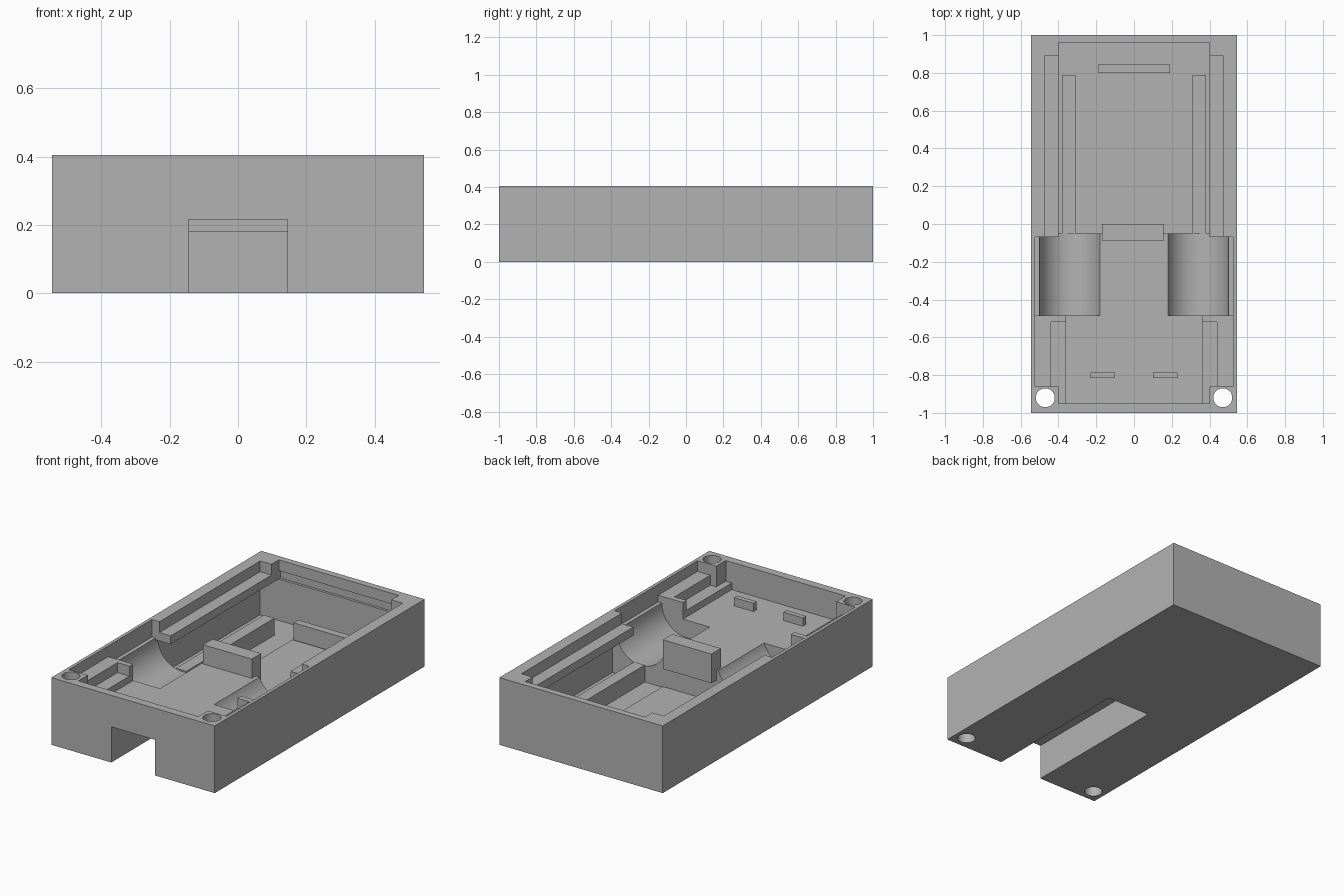
import bpy, bmesh, math
from mathutils import Matrix, Vector

old = bpy.data.objects.get("Cube")
if old:
    bpy.data.objects.remove(old, do_unlink=True)

grey = bpy.data.materials.new("plain grey")
grey.use_nodes = True
colour = (0.45, 0.45, 0.45, 1)
grey.diffuse_color = colour
grey.node_tree.nodes["Principled BSDF"].inputs["Base Color"].default_value = colour


def finish(name, bm):
    mesh = bpy.data.meshes.new(name)
    bm.to_mesh(mesh)
    bm.free()
    mesh.materials.append(grey)
    obj = bpy.data.objects.new(name, mesh)
    bpy.context.collection.objects.link(obj)
    return obj


def box(name, x, y, z):
    """Box from (low, high) pairs."""
    spans = (x, y, z)
    centre = Vector([(a + b) / 2 for a, b in spans])
    size = [b - a for a, b in spans]
    bm = bmesh.new()
    bmesh.ops.create_cube(bm, size=1, matrix=Matrix.Translation(centre) @ Matrix.Diagonal((*size, 1)))
    return finish(name, bm)


def rod(name, centre, radius, length, along_y=False):
    turn = Matrix.Rotation(math.pi / 2 if along_y else 0, 4, 'X')
    bm = bmesh.new()
    bmesh.ops.create_cone(bm, cap_ends=True, segments=64, radius1=radius, radius2=radius,
                          depth=length, matrix=Matrix.Translation(centre) @ turn)
    return finish(name, bm)


def carve(target, cutter):
    cutter.hide_render = True
    mod = target.modifiers.new("carve", 'BOOLEAN')
    mod.operation, mod.solver, mod.object = 'DIFFERENCE', 'EXACT', cutter
    bpy.context.view_layer.objects.active = target
    bpy.ops.object.modifier_apply(modifier=mod.name)
    bpy.data.objects.remove(cutter, do_unlink=True)


def mirrored(span, side):
    return tuple(sorted(side * v for v in span))


TOP, OVER = 0.405, 0.6
FLOOR, DEEP = 0.24, 0.04
WALL, STEP = 0.525, -0.05
body = box("case_body", (-0.545, 0.545), (-1, 1), (0, TOP))

# Stepped pockets: half width, y span, pocket floor height
pockets = [
    (WALL, (STEP, 0.96), DEEP),
    (0.36, (-0.95, 0), FLOOR),
    (WALL, (-0.86, 0), 0.34),
    (WALL, (-0.485, 0), 0.30),
    (0.44, (-0.86, -0.52), 0.28),
    (0.40, (-0.95, -0.80), 0.28),
]
for half, y, low in pockets:
    carve(body, box("pocket_cutter", (-half, half), y, (low, OVER)))

# Round cradles and screw holes
for side in (-1, 1):
    carve(body, rod("cradle_cutter", (side * 0.335, -0.2425, 0.30), 0.166, 0.485, True))
    carve(body, rod("hole_cutter", (side * 0.47, -0.92, 0.2), 0.05, 1))

# Slot under the front floor, and the groove in the back wall
carve(body, box("slot_cutter", (-0.145, 0.145), (-1.1, STEP), (-0.1, 0.215)))
carve(body, box("groove_cutter", (-0.40, 0.40), (0.9, 0.975), (0.29, 0.34)))

# Overhanging rims, ridges and pegs on both sides
for side, label in ((1, "left"), (-1, "right")):
    box(label + "_rim", mirrored((0.475, WALL), side), (-0.07, 0.96), (0.29, TOP))
    box(label + "_ledge", mirrored((0.40, 0.475), side), (-0.07, 0.89), (0.29, 0.34))
    box(label + "_back_corner", mirrored((0.40, 0.475), side), (0.89, 0.96), (0.29, TOP))
    box(label + "_ridge", mirrored((0.31, 0.38), side), (STEP, 0.79), (DEEP - 0.01, 0.143))
    box(label + "_peg", mirrored((0.10, 0.23), side), (-0.815, -0.785), (FLOOR - 0.01, 0.29))

# Middle parts
box("floor_pad", (-0.19, 0.19), (STEP, 0.79), (DEEP - 0.01, 0.045))
box("back_stop", (-0.19, 0.19), (0.80, 0.845), (DEEP - 0.01, 0.143))
box("centre_block", (-0.17, 0.155), (-0.09, 0), (0.18, 0.356))

# Smooth the round surfaces, keep the edges sharp
bpy.ops.object.select_all(action='DESELECT')
body.select_set(True)
bpy.context.view_layer.objects.active = body
bpy.ops.object.shade_smooth_by_angle(angle=math.radians(30))
